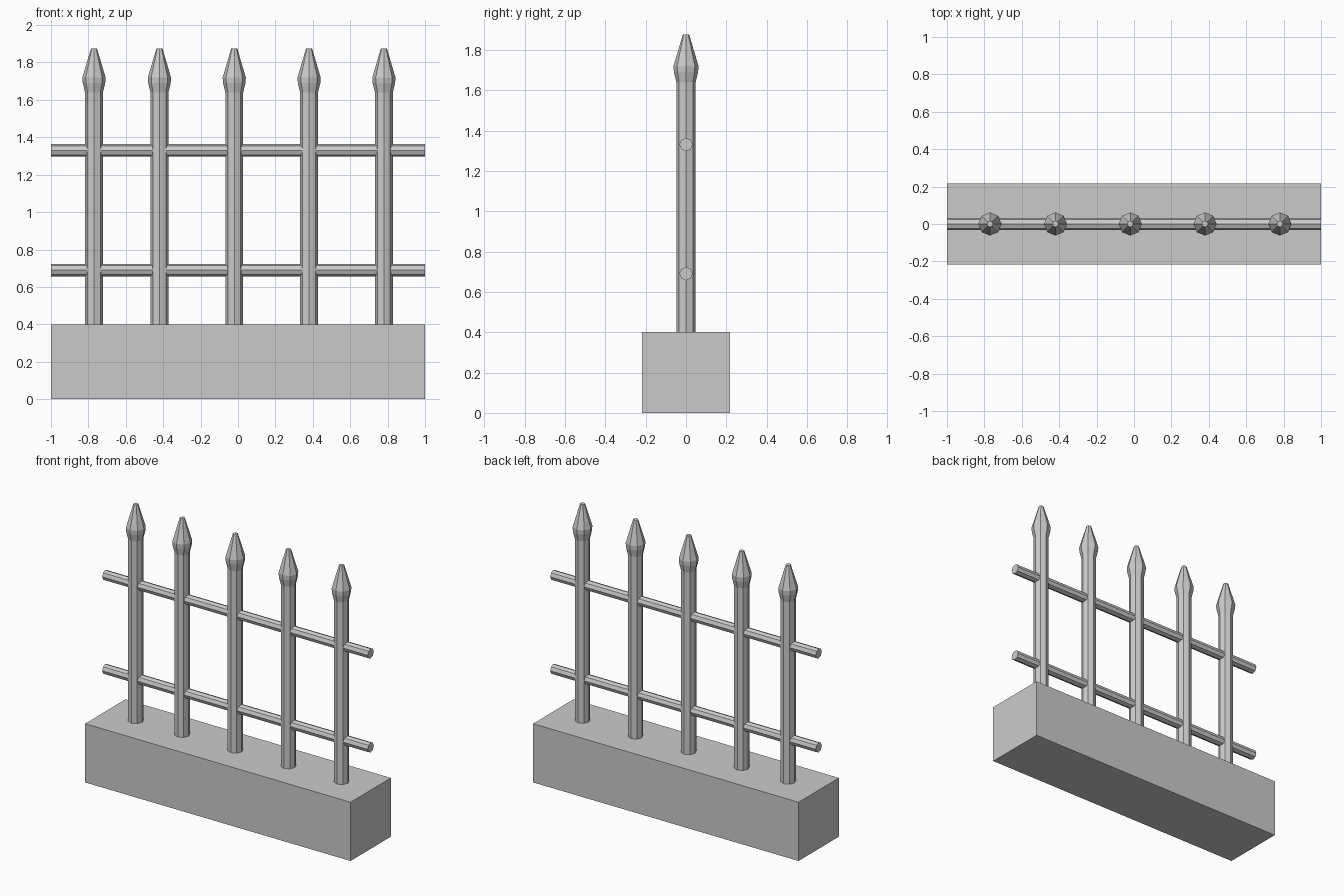
import bpy
import bmesh
from math import tau, cos, sin
from mathutils import Matrix

cube = bpy.data.objects.get("Cube")
if cube:
    bpy.data.objects.remove(cube, do_unlink=True)

SIDES = 8


def make_material(name, color):
    mat = bpy.data.materials.new(name)
    mat.use_nodes = True
    mat.diffuse_color = color
    mat.node_tree.nodes["Principled BSDF"].inputs["Base Color"].default_value = color
    return mat


grey = make_material("plain_grey", (0.6, 0.6, 0.6, 1))


def add_object(name, bm, location):
    bmesh.ops.recalc_face_normals(bm, faces=bm.faces)
    mesh = bpy.data.meshes.new(name)
    bm.to_mesh(mesh)
    bm.free()
    mesh.materials.append(grey)
    obj = bpy.data.objects.new(name, mesh)
    obj.location = location
    bpy.context.collection.objects.link(obj)
    return obj


def lathe(profile):
    """Closed faceted solid from (radius, height) rings."""
    bm = bmesh.new()
    rings = [[bm.verts.new((r * cos(tau * i / SIDES), r * sin(tau * i / SIDES), z))
              for i in range(SIDES)] for r, z in profile]
    for low, high in zip(rings, rings[1:]):
        for i in range(SIDES):
            j = (i + 1) % SIDES
            bm.faces.new((low[i], low[j], high[j], high[i]))
    bm.faces.new(rings[0])
    bm.faces.new(rings[-1])
    return bm


# Solid plinth
bm = bmesh.new()
bmesh.ops.create_cube(bm, size=1, matrix=Matrix.Diagonal((2, 0.434, 0.4, 1)))
add_object("base_block", bm, (0, 0, 0.2))

# Upright posts with pointed heads
for n, x in enumerate((-0.77, -0.42, -0.02, 0.38, 0.78), 1):
    add_object(f"post_{n}", lathe([(0.048, 0.38), (0.048, 1.64)]), (x, 0, 0))
    head = [(0.048, 1.64), (0.06, 1.69), (0.062, 1.72), (0.016, 1.875)]
    add_object(f"post_head_{n}", lathe(head), (x, 0, 0))

# Horizontal rails
for name, z in (("lower_rail", 0.69), ("upper_rail", 1.33)):
    rail = add_object(name, lathe([(0.033, -1), (0.033, 1)]), (0, 0, z))
    rail.rotation_euler.y = tau / 4
